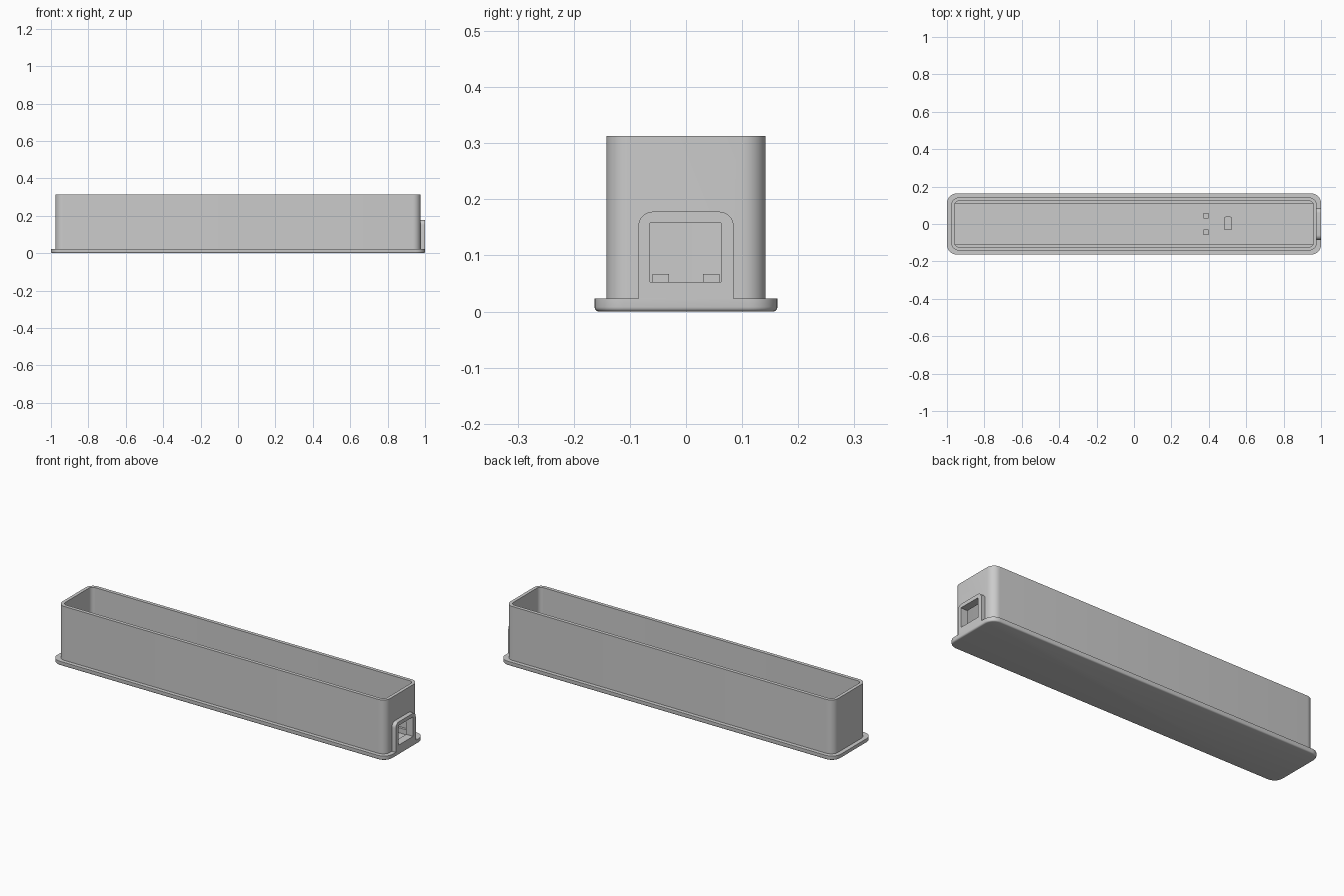
import bpy
import bmesh
from math import cos, sin, pi, radians

old = bpy.data.objects.get("Cube")
if old:
    bpy.data.objects.remove(old, do_unlink=True)

grey = bpy.data.materials.new("plain grey")
grey.use_nodes = True
colour = (0.6, 0.6, 0.6, 1)
grey.diffuse_color = colour
grey.node_tree.nodes["Principled BSDF"].inputs["Base Color"].default_value = colour


def finish(bm, name, smooth=True):
    bmesh.ops.recalc_face_normals(bm, faces=bm.faces)
    mesh = bpy.data.meshes.new(name)
    bm.to_mesh(mesh)
    bm.free()
    mesh.materials.append(grey)
    obj = bpy.data.objects.new(name, mesh)
    bpy.context.collection.objects.link(obj)
    if smooth:
        bpy.ops.object.select_all(action="DESELECT")
        obj.select_set(True)
        bpy.context.view_layer.objects.active = obj
        bpy.ops.object.shade_smooth_by_angle(angle=radians(30))
    return obj


def rounded_rect(hx, hy, r, steps=8):
    """Outline of a rectangle with half sizes hx, hy and corner radius r."""
    points = []
    for quarter, (sx, sy) in enumerate([(1, 1), (-1, 1), (-1, -1), (1, -1)]):
        for i in range(steps + 1):
            a = (quarter + i / steps) * pi / 2
            points.append((sx * (hx - r) + r * cos(a), sy * (hy - r) + r * sin(a)))
    return points


def loft(name, rings, x=0, y=0):
    """Solid through rounded rectangles given as (hx, hy, radius, z)."""
    bm = bmesh.new()
    loops = [[bm.verts.new((x + px, y + py, z)) for px, py in rounded_rect(hx, hy, r)]
             for hx, hy, r, z in rings]
    for lower, upper in zip(loops, loops[1:]):
        for i in range(len(lower)):
            j = (i + 1) % len(lower)
            bm.faces.new((lower[i], lower[j], upper[j], upper[i]))
    bm.faces.new(loops[0])
    bm.faces.new(loops[-1])
    return finish(bm, name)


def box(name, x0, x1, y0, y1, z0, z1):
    bm = bmesh.new()
    bmesh.ops.create_cube(bm, size=1)
    for v in bm.verts:
        v.co = ((x0, x1)[v.co.x > 0], (y0, y1)[v.co.y > 0], (z0, z1)[v.co.z > 0])
    return finish(bm, name, smooth=False)


# Open tray: rounded flange, tall walls, rim and inner floor in one skin
FLOOR, FLANGE, RIM = 0.023, 0.023, 0.313
fillet = 0.008
rings = []
for i in range(5):
    a = i / 4 * pi / 2
    inset = fillet * (1 - sin(a))
    rings.append((1 - inset, 0.163 - inset, 0.052 - inset, fillet * (1 - cos(a))))
rings += [(1, 0.163, 0.052, FLANGE), (0.977, 0.142, 0.042, FLANGE),
          (0.977, 0.142, 0.042, RIM), (0.959, 0.123, 0.022, RIM),
          (0.959, 0.123, 0.022, FLOOR)]
tray = loft("tray", rings)

# Raised port surround with rounded top corners
half, top, r = 0.085, 0.178, 0.026
profile = [(-half, FLANGE), (half, FLANGE)]
for cy, start in ((half - r, 0), (r - half, pi / 2)):
    for i in range(9):
        a = start + i / 8 * pi / 2
        profile.append((cy + r * cos(a), top - r + r * sin(a)))
bm = bmesh.new()
face = bm.faces.new([bm.verts.new((0.97, y, z)) for y, z in profile])
new = bmesh.ops.extrude_face_region(bm, geom=[face])["geom"]
bmesh.ops.translate(bm, vec=(0.03, 0, 0),
                    verts=[g for g in new if isinstance(g, bmesh.types.BMVert)])
surround = finish(bm, "port_surround")

# Rectangular port opening through the surround and end wall
cutter = box("port_cutter", 0.9, 1.1, -0.064, 0.062, 0.053, 0.158)
cutter.hide_render = True
cutter.hide_viewport = True
for obj in (tray, surround):
    cut = obj.modifiers.new("port_opening", "BOOLEAN")
    cut.operation = "DIFFERENCE"
    cut.solver = "EXACT"
    cut.object = cutter

# Inner rails and small posts on both sides of the floor
for side, s in (("left", 1), ("right", -1)):
    ys = sorted((s * 0.11, s * 0.125))
    box("floor_rail_" + side, -0.957, 0.957, *ys, FLOOR - 0.005, 0.05)
    ys = sorted((s * 0.03, s * 0.06))
    box("floor_post_" + side, 0.372, 0.398, *ys, FLOOR - 0.005, 0.067)

# Low rounded pad between the posts and the port
loft("floor_pad", [(0.022, 0.036, 0.01, FLOOR - 0.005), (0.022, 0.036, 0.01, 0.045)],
     x=0.503, y=0.003)
